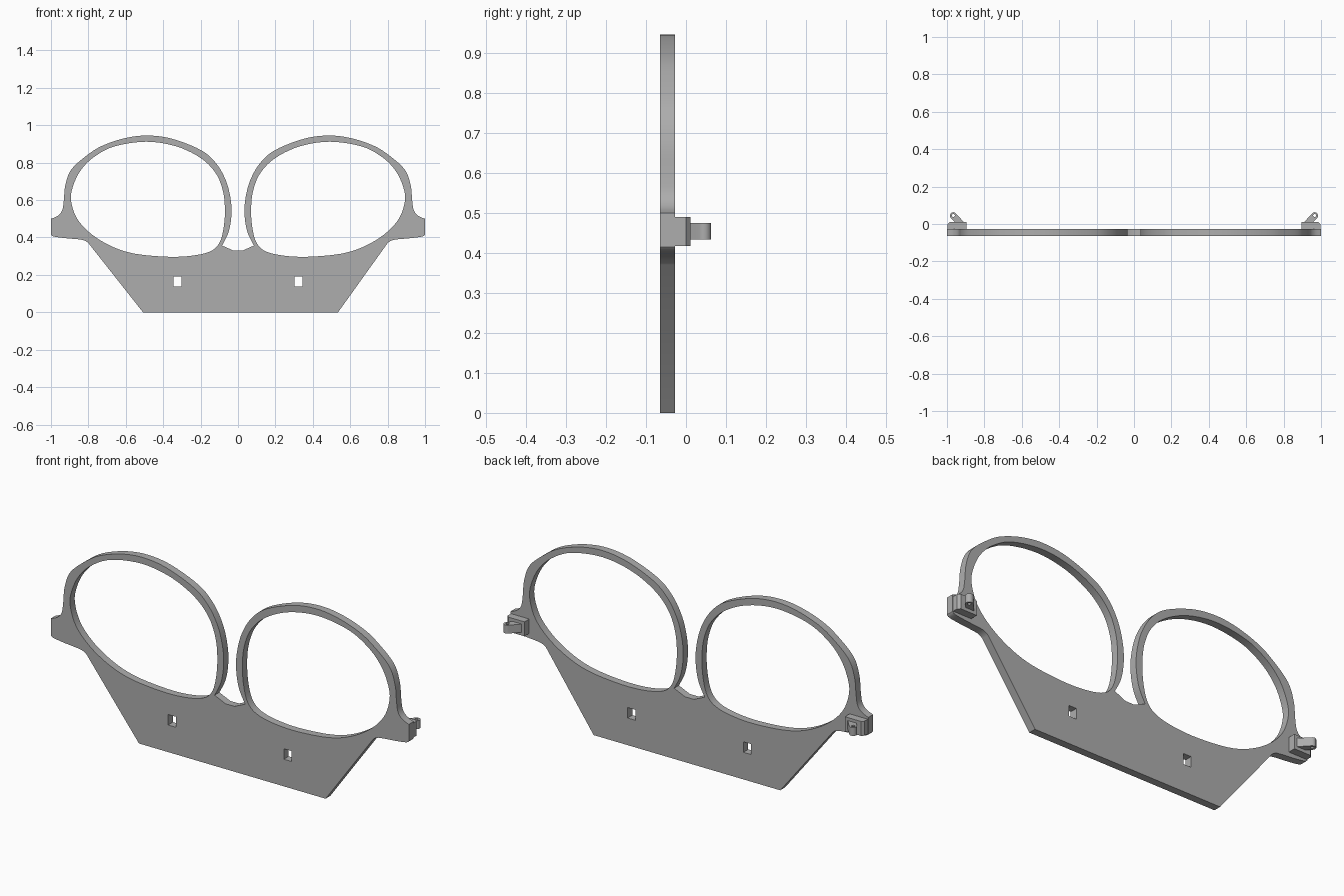
import bpy, bmesh, math
from mathutils import Vector, Matrix

if "Cube" in bpy.data.objects:
    bpy.data.objects.remove(bpy.data.objects["Cube"])

grey = bpy.data.materials.new("plain grey")
grey.use_nodes = True
grey.diffuse_color = (0.42, 0.42, 0.42, 1)
grey.node_tree.nodes["Principled BSDF"].inputs["Base Color"].default_value = (0.42, 0.42, 0.42, 1)


def smooth_path(points, closed=False, steps=5):
    """Catmull-Rom curve through the points."""
    p = [Vector(q) for q in points]
    n = len(p)
    get = (lambda i: p[i % n]) if closed else (lambda i: p[max(0, min(n - 1, i))])
    out = []
    for i in range(n if closed else n - 1):
        a, b, c, d = (get(i + k) for k in (-1, 0, 1, 2))
        for s in range(steps):
            t = s / steps
            out.append(0.5 * (2 * b + (c - a) * t + (2 * a - 5 * b + 4 * c - d) * t ** 2
                              + (3 * b - a - 3 * c + d) * t ** 3))
    return out if closed else out + [p[-1]]


def mirrored(path):
    return [Vector((-q[0], q[1])) for q in reversed(path)]


def plate(name, loops, low, high, matrix):
    """Fill the outer loop minus its holes and extrude from low to high."""
    curve = bpy.data.curves.new(name, 'CURVE')
    curve.dimensions = '2D'
    curve.fill_mode = 'BOTH'
    curve.extrude = (high - low) / 2
    for loop in loops:
        s = curve.splines.new('POLY')
        s.points.add(len(loop) - 1)
        for pt, q in zip(s.points, loop):
            pt.co = (q[0], q[1], 0, 1)
        s.use_cyclic_u = True
    temp = bpy.data.objects.new(name + " helper", curve)
    bpy.context.collection.objects.link(temp)
    bpy.context.view_layer.update()
    mesh = bpy.data.meshes.new_from_object(temp.evaluated_get(bpy.context.evaluated_depsgraph_get()))
    bpy.data.objects.remove(temp)
    mesh.transform(matrix @ Matrix.Translation((0, 0, (low + high) / 2)))
    bm = bmesh.new()
    bm.from_mesh(mesh)
    bmesh.ops.remove_doubles(bm, verts=bm.verts, dist=0.0001)
    bmesh.ops.recalc_face_normals(bm, faces=bm.faces)
    bm.to_mesh(mesh)
    bm.free()
    mesh.materials.clear()
    mesh.materials.append(grey)
    obj = bpy.data.objects.new(name, mesh)
    bpy.context.collection.objects.link(obj)
    bpy.ops.object.select_all(action='DESELECT')
    obj.select_set(True)
    bpy.context.view_layer.objects.active = obj
    bpy.ops.object.shade_smooth_by_angle(angle=math.radians(30))
    return obj


# Frame outline: temple tab, rim and nose notch
tab = smooth_path([(0.80, 0.37), (0.83, 0.387), (0.92, 0.396), (0.985, 0.405), (1, 0.415)], steps=3)
rim = smooth_path([(1, 0.50), (0.965, 0.515), (0.94, 0.545), (0.931, 0.60), (0.923, 0.68),
                   (0.89, 0.765), (0.80, 0.845), (0.72, 0.893), (0.60, 0.932), (0.48, 0.945),
                   (0.35, 0.927), (0.20, 0.868), (0.12, 0.80), (0.067, 0.71), (0.04, 0.61),
                   (0.035, 0.52), (0.05, 0.43), (0.085, 0.357)])
half = tab + rim + [Vector((0.025, 0.33))]
outline = [(0.535, 0)] + half + mirrored(half) + [(-0.508, 0)]

# Lens openings and strap slots
lens = smooth_path([(0.893, 0.60), (0.88, 0.68), (0.84, 0.76), (0.77, 0.83), (0.66, 0.887),
                    (0.49, 0.912), (0.33, 0.887), (0.20, 0.825), (0.12, 0.745), (0.081, 0.65),
                    (0.07, 0.55), (0.077, 0.45), (0.10, 0.37), (0.15, 0.325), (0.25, 0.302),
                    (0.38, 0.297), (0.55, 0.313), (0.67, 0.35), (0.78, 0.415), (0.86, 0.50)], True)
slot = [(0.302, 0.137), (0.345, 0.137), (0.345, 0.19), (0.302, 0.19)]
upright = Matrix.Rotation(math.pi / 2, 4, 'X')
plate("front_frame", [outline, lens, mirrored(lens), slot, mirrored(slot)], 0.027, 0.065, upright)

# Hinge blocks with an angled, pierced lug
block = [(0.895, -0.03), (0.997, -0.03), (0.997, 0), (0.985, 0.011), (0.895, 0.011)]
centre = Vector((0.966, 0.045))


def arc(radius, start, end, count):
    return [centre + radius * Vector((math.cos(a), math.sin(a)))
            for a in (math.radians(start + (end - start) * i / count) for i in range(count + 1))]


lug = [(0.905, 0.005), (0.953, 0.005)] + arc(0.018, -40, 140, 12)
pin_hole = arc(0.008, 0, 345, 23)
for side, flip in (("left", list), ("right", mirrored)):
    plate(side + "_hinge_block", [flip(block)], 0.417, 0.49, Matrix())
    plate(side + "_hinge_lug", [flip(lug), flip(pin_hole)], 0.433, 0.475, Matrix())
